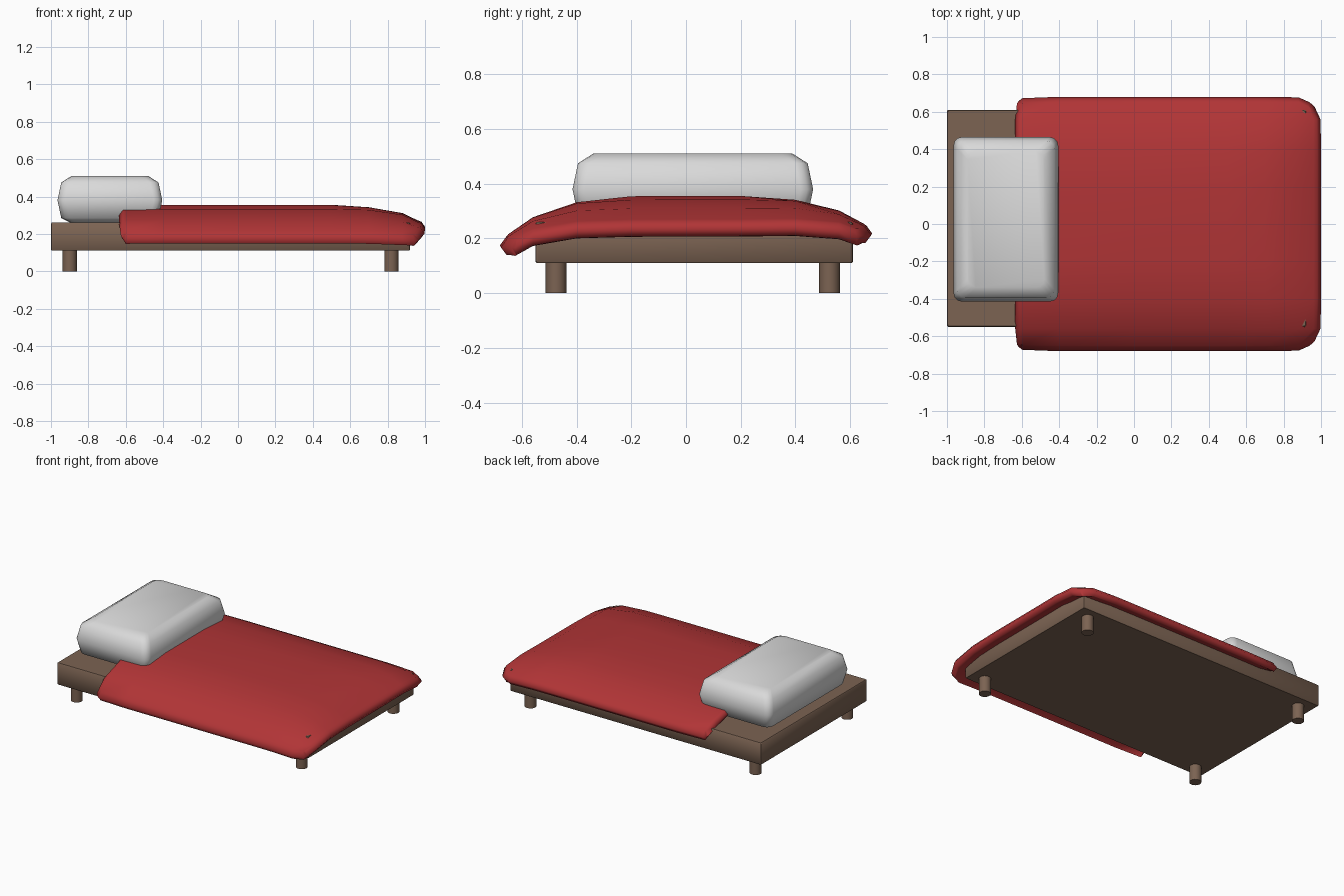
import bpy, bmesh
from math import hypot, sin, cos, pi, radians

cube = bpy.data.objects.get("Cube")
if cube:
    bpy.data.objects.remove(cube)


def material(name, rgb):
    m = bpy.data.materials.new(name)
    m.use_nodes = True
    m.diffuse_color = (*rgb, 1)
    m.node_tree.nodes["Principled BSDF"].inputs["Base Color"].default_value = (*rgb, 1)
    return m


wood = material("brown wood", (0.20, 0.125, 0.085))
red = material("red cloth", (0.44, 0.035, 0.037))
white = material("white cotton", (0.7, 0.7, 0.7))


def finish(bm, name, mat, angle):
    bmesh.ops.recalc_face_normals(bm, faces=bm.faces)
    mesh = bpy.data.meshes.new(name)
    bm.to_mesh(mesh)
    bm.free()
    ob = bpy.data.objects.new(name, mesh)
    bpy.context.collection.objects.link(ob)
    mesh.materials.append(mat)
    bpy.ops.object.select_all(action="DESELECT")
    ob.select_set(True)
    bpy.context.view_layer.objects.active = ob
    bpy.ops.object.shade_smooth_by_angle(angle=radians(angle))
    return ob


def rounded_block(name, mat, center, half, radius, rings, segs, angle):
    """Loft rounded rectangles; each ring is (inset, height)."""
    bm = bmesh.new()
    loops = []
    for inset, z in rings:
        loop = []
        for corner, (sx, sy) in enumerate([(1, 1), (-1, 1), (-1, -1), (1, -1)]):
            for i in range(segs + 1):
                a = pi / 2 * (corner + i / segs)
                x = sx * (half[0] - inset - radius) + radius * cos(a)
                y = sy * (half[1] - inset - radius) + radius * sin(a)
                loop.append(bm.verts.new((center[0] + x, center[1] + y, z)))
        loops.append(loop)
    for a, b in zip(loops, loops[1:]):
        for i in range(len(a)):
            j = (i + 1) % len(a)
            bm.faces.new((a[i], a[j], b[j], b[i]))
    bm.faces.new(loops[0])
    bm.faces.new(loops[-1])
    return finish(bm, name, mat, angle)


def lookup(table, t):
    """Piecewise linear reading of (position, value) pairs."""
    for (a, va), (b, vb) in zip(table, table[1:]):
        if t <= b:
            return va + (vb - va) * max(0, t - a) / (b - a)
    return table[-1][1]


# Bed frame
rounded_block("bed_frame", wood, (-0.04, 0.03), (0.96, 0.58), 0.008,
              [(0.004, 0.11), (0, 0.115), (0, 0.255), (0.004, 0.26)], 2, 40)

# Four round legs
for side, x in (("head", -0.9), ("foot", 0.82)):
    for hand, y in (("right", -0.475), ("left", 0.525)):
        bm = bmesh.new()
        bmesh.ops.create_cone(bm, cap_ends=True, segments=16, radius1=0.038,
                              radius2=0.038, depth=0.13)
        bmesh.ops.translate(bm, verts=bm.verts, vec=(x, y, 0.065))
        finish(bm, f"{side}_{hand}_leg", wood, 40)

# Pillow
rounded_block("pillow", white, (-0.685, 0.025), (0.28, 0.44), 0.045,
              [(0.07, 0.26), (0.02, 0.285), (0, 0.38), (0.02, 0.475), (0.075, 0.51)], 3, 60)

# Blanket: a thin block cut into strips, then draped over the sides and foot
xs = [-0.6, -0.4, 0, 0.5, 0.7, 0.88, 0.96]
ys = [0.2, 0.4, 0.56, 0.65]
side_drop = [(0.2, 0), (0.4, 0.018), (0.56, 0.065), (0.65, 0.12), (0.68, 0.13)]
end_drop = [(-0.6, 0.013), (-0.4, 0), (0.5, 0), (0.7, 0.013), (0.88, 0.045),
            (0.96, 0.085), (1.0, 0.092)]
LEFT, RIGHT, SIDE = -0.635, 1.0, 0.68
bm = bmesh.new()
bmesh.ops.create_cube(bm, size=2)
for v in bm.verts:
    v.co.x = LEFT if v.co.x < 0 else RIGHT
    v.co.y *= SIDE
cuts = [((x, 0, 0), (1, 0, 0)) for x in xs]
cuts += [((0, s * y, 0), (0, 1, 0)) for y in ys for s in (-1, 1)]
cuts.append(((0, 0, 0), (0, 0, 1)))
for point, normal in cuts:
    bmesh.ops.bisect_plane(bm, geom=bm.verts[:] + bm.edges[:] + bm.faces[:],
                           plane_co=point, plane_no=normal)
for v in bm.verts:
    x, y, w = v.co
    rim = min(x - LEFT, RIGHT - x, SIDE - abs(y))
    drop = min(0.14, hypot(lookup(side_drop, abs(y)), lookup(end_drop, x)))
    top = 0.355 - drop + 0.022 * (y / SIDE) ** 3
    thick = lookup([(0, 0.055), (0.03, 0.06), (0.25, 0.13)], rim)
    # Upper and lower border pulled in from the rim
    if w:
        x = min(max(x, LEFT + 0.02), RIGHT - 0.02)
        y = min(max(y, 0.02 - SIDE), SIDE - 0.02)
    # Round the corners seen from above
    radius = 0.07 if x < 0 else 0.15
    cx = min(max(x, LEFT + radius), RIGHT - radius)
    cy = min(max(y, radius - SIDE), SIDE - radius)
    dist = hypot(x - cx, y - cy)
    limit = radius - (0.02 if w else 0)
    if dist > limit and x != cx and y != cy:
        x, y = cx + (x - cx) * limit / dist, cy + (y - cy) * limit / dist
    v.co = (x, y, top - thick * (1 - w) / 2)
bmesh.ops.remove_doubles(bm, verts=bm.verts, dist=0.001)
finish(bm, "blanket", red, 75)
